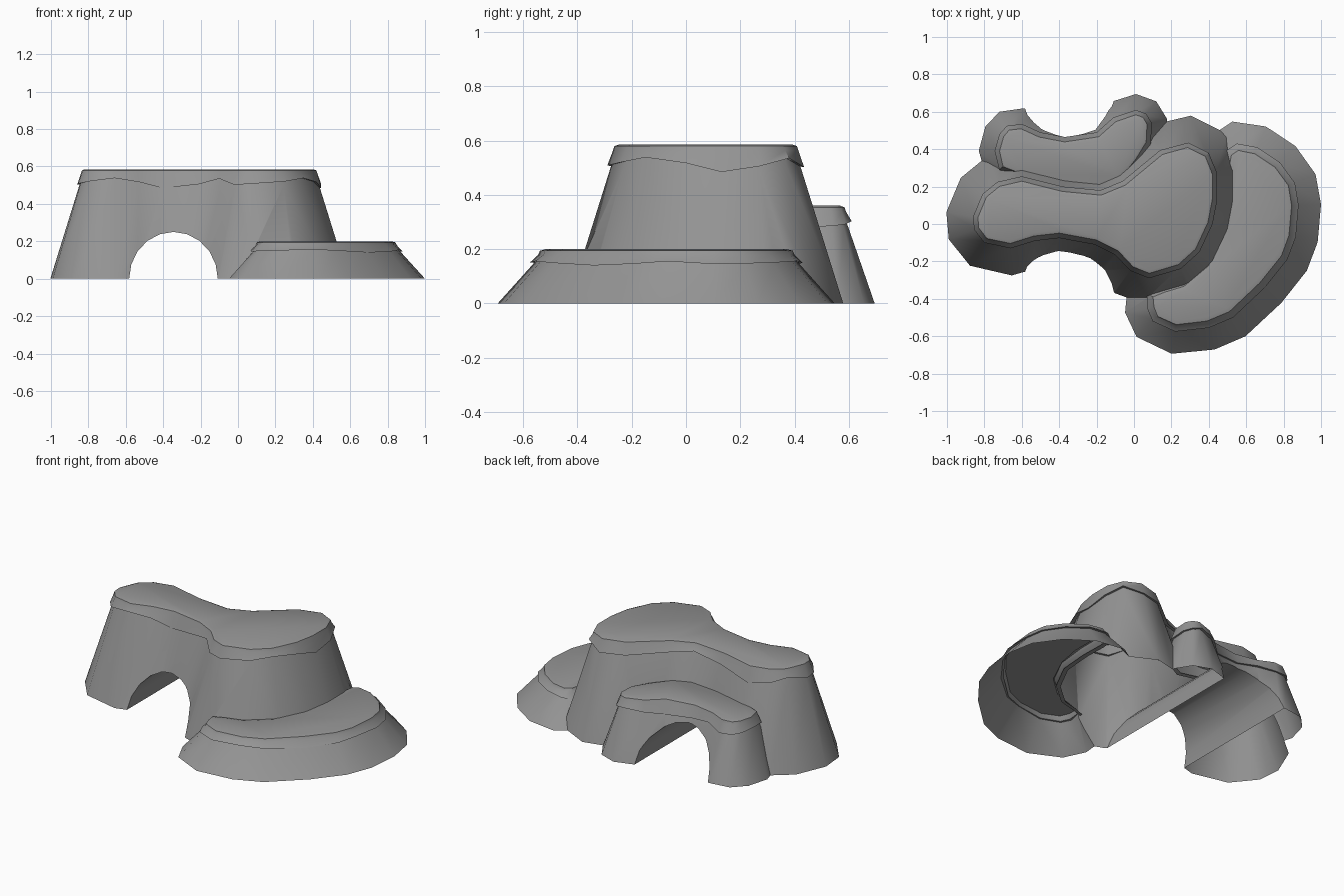
import bpy, bmesh, math
from mathutils import Vector

if "Cube" in bpy.data.objects:
    bpy.data.objects.remove(bpy.data.objects["Cube"])

stone = bpy.data.materials.new("stone grey")
stone.use_nodes = True
grey = (0.3, 0.3, 0.3, 1)
stone.diffuse_color = grey
stone.node_tree.nodes["Principled BSDF"].inputs["Base Color"].default_value = grey

# Plateau rims as plan outlines
MAIN = [(-.86, .04), (-.81, .16), (-.73, .225), (-.6, .255), (-.38, .2), (-.18, .18),
        (-.06, .23), (.14, .395), (.29, .435), (.4, .38), (.445, .27), (.445, .13),
        (.42, 0), (.35, -.15), (.25, -.24), (.08, -.29), (-.02, -.25), (-.1, -.165),
        (-.21, -.11), (-.4, -.075), (-.53, -.09), (-.66, -.13), (-.8, -.1), (-.855, -.03)]
BACK = [(-.745, .39), (-.72, .48), (-.68, .525), (-.6, .535), (-.5, .49), (-.37, .465),
        (-.2, .49), (-.11, .57), (.01, .61), (.065, .59), (.095, .54), (.09, .43),
        (.03, .33), (-.06, .22), (-.18, .16), (-.34, .17), (-.5, .2), (-.6, .24), (-.72, .29)]
LOW = [(.49, .39), (.55, .43), (.66, .41), (.78, .33), (.86, .22), (.88, .1), (.865, -.07),
       (.82, -.19), (.7, -.34), (.53, -.5), (.4, -.555), (.22, -.575), (.1, -.52),
       (.07, -.45), (.07, -.37), (.15, -.33), (.25, -.3), (.37, -.2), (.45, -.04),
       (.47, .15), (.47, .3)]


def outset(points, dist):
    """Move a plan outline outwards along its averaged edge normals."""
    pts = [Vector(p) for p in points]
    n = len(pts)
    area = sum(pts[i - 1].cross(pts[i]) for i in range(n))
    if area < 0:
        pts.reverse()
    out = []
    for i, p in enumerate(pts):
        e = (p - pts[i - 1]).normalized() + (pts[(i + 1) % n] - p).normalized()
        out.append(p + Vector((e.y, -e.x)).normalized() * dist)
    return out


def loft(name, rings, bottom=False):
    """Skin a stack of equal rings, closing the top and optionally the bottom."""
    bm = bmesh.new()
    loops = [[bm.verts.new(v) for v in ring] for ring in rings]
    n = len(loops[0])
    for a, b in zip(loops, loops[1:]):
        for i in range(n):
            j = (i + 1) % n
            bm.faces.new((a[i], a[j], b[j], b[i]))
    bm.faces.new(loops[-1])
    if bottom:
        bm.faces.new(loops[0][::-1])
    mesh = bpy.data.meshes.new(name)
    bm.to_mesh(mesh)
    bm.free()
    obj = bpy.data.objects.new(name, mesh)
    bpy.context.collection.objects.link(obj)
    mesh.materials.append(stone)
    return obj


def ring(outline, dist, z):
    return [(p.x, p.y, z) for p in outset(outline, dist)]


def body(name, outline, flare, rim, top):
    """Sloping rock wall, flaring towards the ground."""
    return loft(name, [ring(outline, flare, 0), ring(outline, -.012, rim),
                       ring(outline, -.035, top - .02)], True)


def cap(name, outline, rim, top, jag, inset):
    """Overhanging capstone with a jagged lower edge and a soft top edge."""
    steps = (0, .4, 1, .3, -.8, -.1, .9, -.2)
    lip = [(p.x, p.y, rim + jag * steps[i % len(steps)])
           for i, p in enumerate(outset(outline, 0))]
    under = [(p.x, p.y, lip[i][2] + .004) for i, p in enumerate(outset(outline, -.025))]
    return loft(name, [under, lip, ring(outline, -inset * .6, top - .022),
                       ring(outline, -inset * .75, top - .006),
                       ring(outline, -inset * 1.2, top)])


def boolean(target, other, operation):
    mod = target.modifiers.new(operation, 'BOOLEAN')
    mod.operation, mod.object, mod.solver = operation, other, 'EXACT'
    bpy.context.view_layer.objects.active = target
    bpy.ops.object.modifier_apply(modifier=mod.name)
    bpy.data.objects.remove(other)


# Rock walls joined into one mass
rock = body("rock_walls", MAIN, .145, .5, .585)
boolean(rock, body("back_wall", BACK, .085, .28, .36), 'UNION')
boolean(rock, body("low_wall", LOW, .12, .145, .2), 'UNION')

# Arched tunnel running front to back
arch = [(-.345 + .237 * math.cos(math.pi * k / 10), .25 * math.sin(math.pi * k / 10))
        for k in range(11)]
arch = [(-.108, -.1)] + arch + [(-.582, -.1)]
tunnel = loft("tunnel_cutter", [[(x, y, z) for x, z in arch] for y in (1, -1)], True)
tunnel.hide_render = True
boolean(rock, tunnel, 'DIFFERENCE')

# Open underside
bm = bmesh.new()
bm.from_mesh(rock.data)
floor = [f for f in bm.faces if all(abs(v.co.z) < 1e-4 for v in f.verts)]
bmesh.ops.delete(bm, geom=floor, context='FACES')
bm.to_mesh(rock.data)
bm.free()

# Capstones
parts = [rock,
         cap("main_cap", MAIN, .508, .585, .03, .035),
         cap("back_cap", BACK, .285, .36, .018, .035),
         cap("low_cap", LOW, .147, .2, .009, .05)]

# Smooth shading with crisp creases
bpy.ops.object.select_all(action='DESELECT')
for obj in parts:
    obj.select_set(True)
bpy.context.view_layer.objects.active = rock
bpy.ops.object.shade_smooth_by_angle(angle=math.radians(40))
